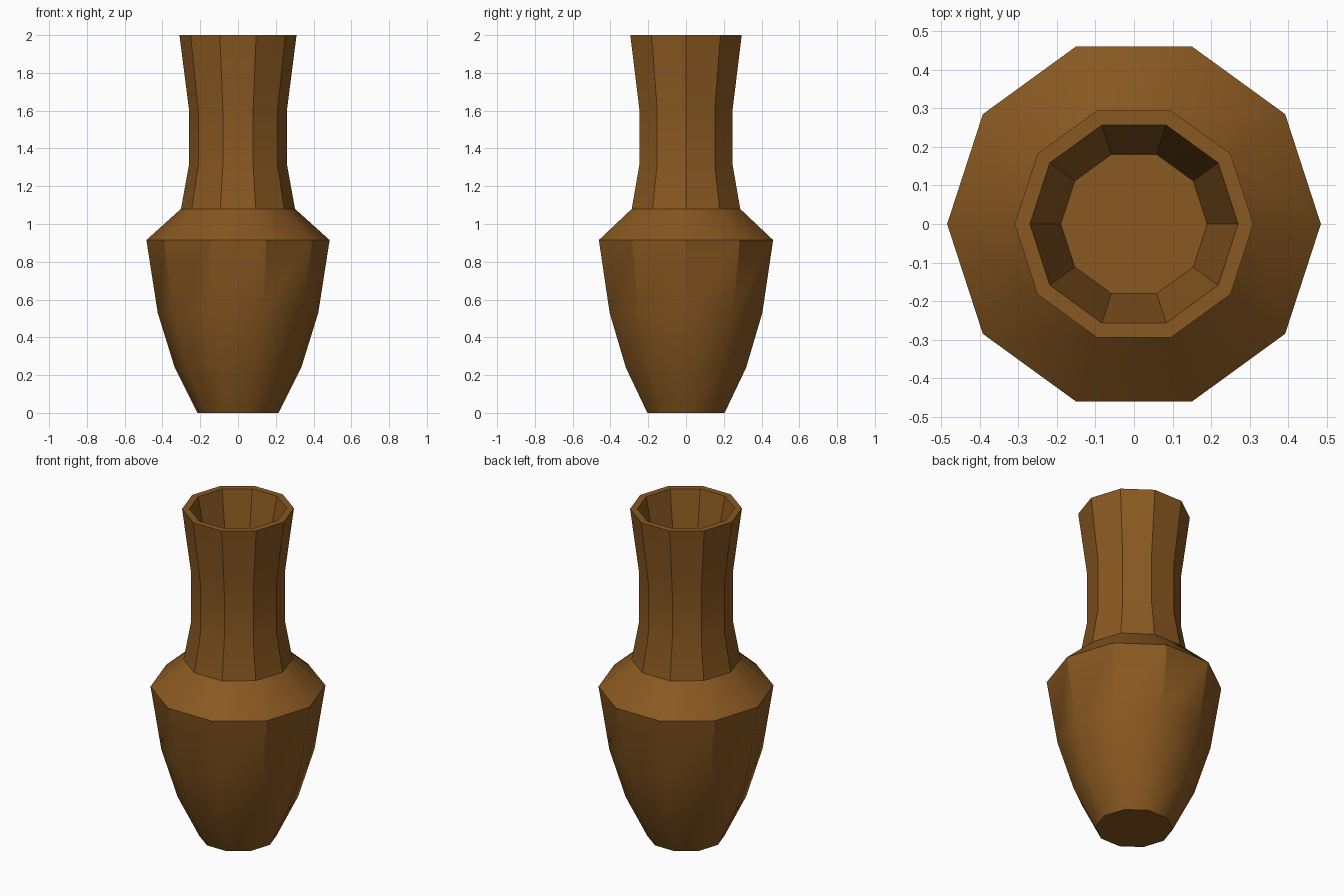
import bpy, bmesh, math

if "Cube" in bpy.data.objects:
    bpy.data.objects.remove(bpy.data.objects["Cube"])

SIDES = 10
# (radius, height): outside from foot to rim, then down the inside to the floor
PROFILE = [(0.215, 0), (0.335, 0.24), (0.425, 0.53), (0.485, 0.915),
           (0.302, 1.08), (0.26, 1.31), (0.26, 1.61), (0.31, 2.0),
           (0.27, 2.0), (0.19, 1.6)]

# Vase body: stacked ten-sided rings
bm = bmesh.new()
rings = []
for r, z in PROFILE:
    angles = [2 * math.pi * i / SIDES for i in range(SIDES)]
    rings.append([bm.verts.new((r * math.cos(a), r * math.sin(a), z)) for a in angles])
for low, high in zip(rings, rings[1:]):
    for i in range(SIDES):
        j = (i + 1) % SIDES
        bm.faces.new((low[i], low[j], high[j], high[i]))

# Foot and inside floor
bm.faces.new(rings[0][::-1])
bm.faces.new(rings[-1])
bmesh.ops.recalc_face_normals(bm, faces=bm.faces)

mesh = bpy.data.meshes.new("vase")
bm.to_mesh(mesh)
bm.free()
vase = bpy.data.objects.new("vase", mesh)
bpy.context.collection.objects.link(vase)

# Brown clay
clay = bpy.data.materials.new("brown_clay")
clay.diffuse_color = (0.25, 0.098, 0.015, 1)
clay.use_nodes = True
clay.node_tree.nodes["Principled BSDF"].inputs["Base Color"].default_value = clay.diffuse_color
mesh.materials.append(clay)

# Soft shoulder and lower body, crisp facets elsewhere
bpy.context.view_layer.objects.active = vase
vase.select_set(True)
bpy.ops.object.shade_smooth_by_angle(angle=math.radians(35))
